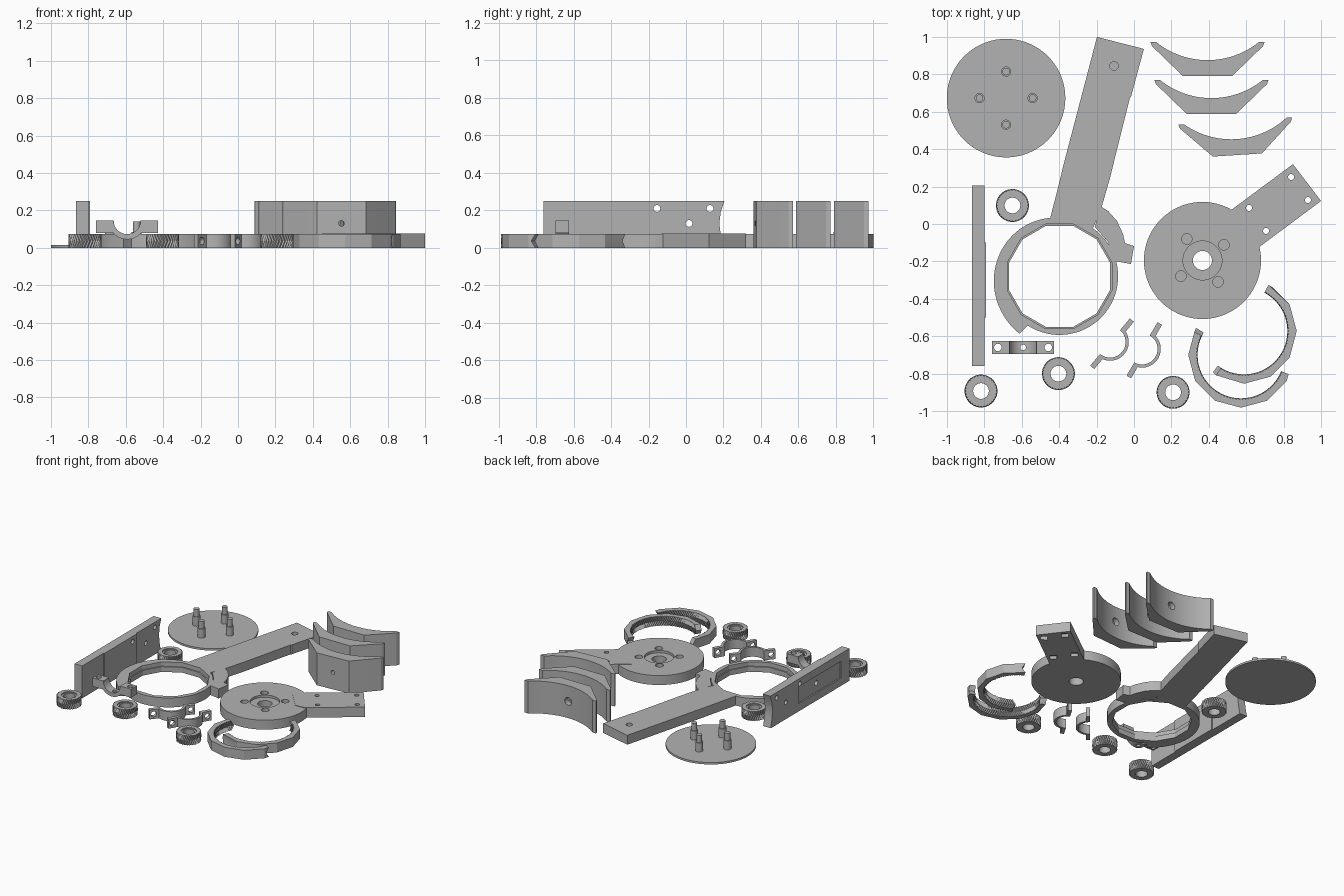
import bpy, bmesh, math
from mathutils import Matrix, Vector

if "Cube" in bpy.data.objects:
    bpy.data.objects.remove(bpy.data.objects["Cube"])

grey = bpy.data.materials.new("plain_grey")
grey.diffuse_color = (0.45, 0.45, 0.45, 1)
grey.use_nodes = True
grey.node_tree.nodes["Principled BSDF"].inputs["Base Color"].default_value = grey.diffuse_color
T = Matrix.Translation
H = 0.073


def turn(deg, axis='Z'):
    return Matrix.Rotation(math.radians(deg), 4, axis)


def polar(r, deg, c=(0, 0)):
    a = math.radians(deg)
    return (c[0] + r * math.cos(a), c[1] + r * math.sin(a))


def circle(r, n=48, c=(0, 0), start=0):
    return [polar(r, start + 360 * i / n, c) for i in range(n)]


def loft(name, levels, m=Matrix()):
    """Solid through a stack of outlines: levels = [(z, points), ...]"""
    bm = bmesh.new()
    rows = [[bm.verts.new(m @ Vector((p[0], p[1], z))) for p in pts] for z, pts in levels]
    n = len(rows[0])
    bm.faces.new(rows[0][::-1])
    bm.faces.new(rows[-1])
    for lo, hi in zip(rows, rows[1:]):
        for i in range(n):
            j = (i + 1) % n
            bm.faces.new((lo[i], lo[j], hi[j], hi[i]))
    bmesh.ops.recalc_face_normals(bm, faces=bm.faces)
    me = bpy.data.meshes.new(name)
    bm.to_mesh(me)
    bm.free()
    me.materials.append(grey)
    ob = bpy.data.objects.new(name, me)
    bpy.context.collection.objects.link(ob)
    return ob


def prism(name, pts, z0, z1, m=Matrix()):
    return loft(name, [(z0, pts), (z1, pts)], m)


def combine(ob, other, op='DIFFERENCE'):
    mod = ob.modifiers.new("bool", 'BOOLEAN')
    mod.operation, mod.solver, mod.object = op, 'EXACT', other
    bpy.context.view_layer.objects.active = ob
    bpy.ops.object.modifier_apply(modifier=mod.name)
    bpy.data.objects.remove(other)


def drill(ob, c, r, z0, z1, m=Matrix(), n=24, start=0):
    combine(ob, prism("cutter", circle(r, n, c, start), z0, z1, m))


# Thin disc with four stepped pegs
DC = (-0.684, 0.673)
prism("peg_disc", circle(0.317, 72, DC), 0, 0.015)
for k in range(4):
    c = polar(0.142, 90 * k, DC)
    big, small = circle(0.027, 24, c), circle(0.02, 24, c)
    loft("peg", [(0.01, big), (0.085, big), (0.085, small), (0.14, small)])

# Long arm with spiral-edged ring and hook
RC = (-0.398, -0.28)
spiral = [polar(0.313 + 0.061 * max(0, a - 90) / 145 if a <= 235 else 0.313, a, RC)
          for a in range(0, 236, 5)]
spiral += [polar(0.313, a, RC) for a in range(237, 360, 5)]
arm = prism("ring_arm", spiral, 0, H)
combine(arm, prism("bar", [(-0.198, 1.0), (0.053, 0.936), (-0.016, 0.68), (-0.022, 0.675),
                           (-0.125, 0.26), (-0.13, 0.24), (-0.176, 0.08), (-0.235, -0.06),
                           (-0.45, -0.04), (-0.449, 0.027), (-0.39, 0.26), (-0.38, 0.305)],
                   0, H), 'UNION')
combine(arm, prism("hook", [(-0.182, 0.096), (-0.139, 0.07), (-0.091, 0.016), (-0.059, -0.053),
                            (-0.048, -0.102), (0, -0.118), (-0.016, -0.214), (-0.102, -0.198),
                            (-0.139, -0.096), (-0.209, -0.016)], 0, H), 'UNION')
drill(arm, RC, 0.28, -0.1, 0.2, n=12, start=15)
drill(arm, RC, 0.289, 0.04, 0.2, n=12, start=15)
drill(arm, (-0.107, 0.845), 0.023, 0.035, 0.2)

# Round base with bolted arm plate
BC = (0.366, -0.195)
base = prism("round_base", circle(0.313, 72, BC), 0, H)
combine(base, prism("plate", [(0.85, 0.32), (1.0, 0.123), (0.663, -0.128), (0.58, -0.13),
                              (0.45, 0.02), (0.513, 0.07)], 0, H + 0.004), 'UNION')
drill(base, BC, 0.104, 0.055, 0.2, n=48)
drill(base, BC, 0.051, -0.1, 0.2, n=48)
for k in range(4):
    drill(base, polar(0.142, 36 + 90 * k, BC), 0.028, 0.02, 0.2)
for c in [(0.84, 0.251), (0.93, 0.128), (0.615, 0.086), (0.706, -0.037)]:
    drill(base, c, 0.016, -0.1, 0.2)
    drill(base, c, 0.034, -0.1, 0.025, n=4, start=8)

# Three tall curved cradles
arc = [polar(0.438, a, (0, 0.523)) for a in [-51.1 - 77.8 * i / 24 for i in range(25)]]
side = [(0.131, 0), (0.142, 0.01), (0.297, 0.16), (0.305, 0.182)]
cradle_outline = side + arc + [(-x, y) for x, y in reversed(side)]
for x, y, a in [(0.393, 0.791, 0), (0.414, 0.588, 0), (0.553, 0.369, 3.7)]:
    m = T((x, y, 0)) @ turn(a)
    cradle = prism("cradle", cradle_outline, 0, 0.25, m)
    through = m @ turn(90, 'X')
    drill(cradle, (0, 0.13), 0.015, -0.3, 0.1, through)
    drill(cradle, (0, 0.13), 0.03, -0.3, -0.045, through)

# Upright mounting plate: profile in y-z, thickness along x
YZ = Matrix(((0, 0, 1, 0), (1, 0, 0, 0), (0, 1, 0, 0), (0, 0, 0, 1)))
wall = prism("upright_plate", [(-0.76, 0), (0.2, 0), (0.185, 0.07), (0.178, 0.13), (0.185, 0.19),
                               (0.205, 0.25), (-0.76, 0.25)], -0.865, -0.8, YZ)
combine(wall, prism("raised", [(-0.5, 0), (-0.1, 0), (-0.1, 0.25), (-0.5, 0.25)],
                    -0.81, -0.792, YZ), 'UNION')
combine(wall, prism("recess", [(-0.66, 0.06), (-0.14, 0.06), (-0.14, 0.19), (-0.66, 0.19)],
                    -0.9, -0.855, YZ))
drill(wall, (-0.37, 0.13), 0.02, -0.9, -0.83, YZ)
for c in [(-0.155, 0.21), (0.128, 0.21), (0.016, 0.13)]:
    drill(wall, c, 0.018, -1, -0.7, YZ)


# Half-round clamps with drilled tabs
def clamp(name, ri, t, m, depth):
    ro = 0.1
    a0 = math.degrees(math.asin(t / ro))
    pts = [(0.165, 0)] + [polar(ri, -180 * i / 24) for i in range(25)]
    pts += [(-0.165, 0), (-0.165, -t)]
    pts += [polar(ro, -180 + a0 + (180 - 2 * a0) * i / 24) for i in range(25)] + [(0.165, -t)]
    ob = prism(name, pts, 0, depth, m)
    for x in (-0.135, 0.135):
        drill(ob, (x, -depth / 2), 0.02, -0.1, 0.05, m @ turn(-90, 'X'))
    return ob


CM = T((-0.593, -0.625, 0.145)) @ turn(90, 'X')
saddle = clamp("saddle_clamp", 0.072, 0.066, CM, 0.07)
drill(saddle, (0, -0.035), 0.015, 0.04, 0.2, CM @ turn(-90, 'X') @ turn(180, 'X') @ T((0, 0.07, 0)))
clamp("thin_clamp", 0.083, 0.028, T((-0.128, -0.631, 0)) @ turn(50), H)
clamp("thin_clamp", 0.083, 0.028, T((0.043, -0.668, 0)) @ turn(60), H)


# Toothed half rings: many-sided outside, herringbone inside, chevron ends
def half_ring(c, a0, a1):
    def outline(shift):
        def outer(a):
            return polar(0.282 * math.cos(math.radians(15)) /
                         math.cos(math.radians(a % 30 - 15)), a, c)
        n = 92
        inner = [polar(0.232 + 0.007 * (i % 2), a0 + (a1 - a0) * i / n + shift, c)
                 for i in range(n + 1)]
        corners = [a for a in range(-360, 720, 30) if a0 + 5 < a < a1 - 7]
        return inner + [outer(a) for a in [a1 + shift] + corners[::-1] + [a0 + shift]]
    loft("toothed_half_ring", [(0, outline(0)), (H / 2, outline(-5)), (H, outline(0))])


half_ring((0.588, -0.572), -122, 62)
half_ring((0.572, -0.70), 154, 338)


# Four herringbone rollers
def teeth(shift):
    return [polar(0.088 if i % 2 else 0.081, 360 * i / 64 + shift) for i in range(64)]


roller = loft("roller", [(0, teeth(0)), (H / 2, teeth(11)), (H, teeth(0))])
drill(roller, (0, 0), 0.042, -0.1, 0.2, n=32)
drill(roller, (0, 0), 0.054, H - 0.008, 0.2, n=32)
spots = [(-0.65, 0.099), (-0.818, -0.893), (-0.404, -0.8), (0.209, -0.9)]
roller.location = (*spots[0], 0)
for s in spots[1:]:
    twin = roller.copy()
    twin.location = (*s, 0)
    bpy.context.collection.objects.link(twin)

# Smooth the round walls, keep edges crisp
for ob in bpy.context.collection.objects:
    ob.select_set(True)
bpy.context.view_layer.objects.active = roller
bpy.ops.object.shade_smooth_by_angle(angle=math.radians(20))
